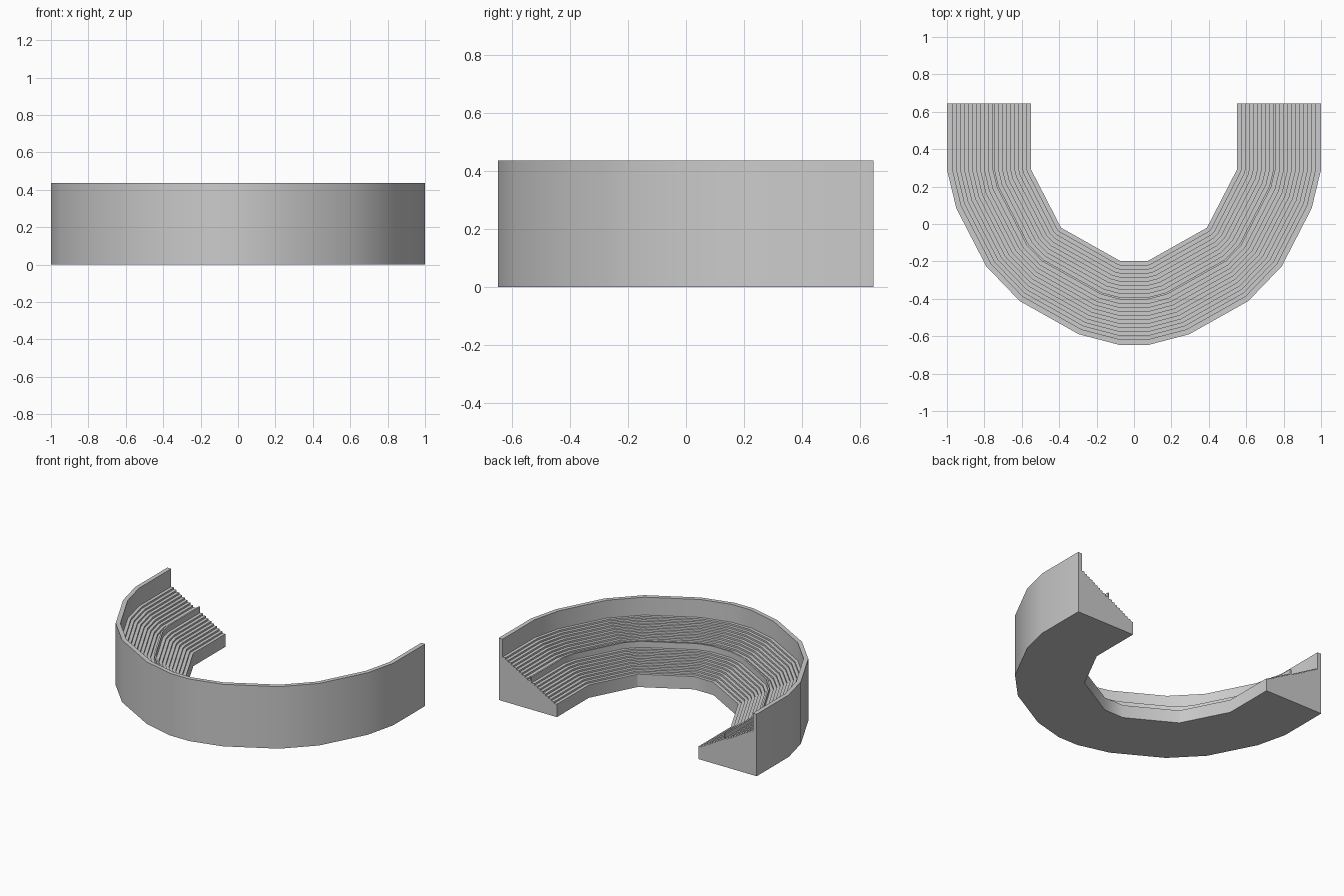
import bpy, bmesh, math
from mathutils import Vector

if "Cube" in bpy.data.objects:
    bpy.data.objects.remove(bpy.data.objects["Cube"])

# Inner edge of the horseshoe, right half from the open end to the middle
half = [(0.55, 0.645), (0.55, 0.29), (0.39, -0.02), (0.075, -0.197)]
inner = [Vector(p) for p in half] + [Vector((-x, y)) for x, y in reversed(half)]

# Every corner fans out into two points, one per adjoining edge normal
stations = []
for a, b in zip(inner, inner[1:]):
    d = (b - a).normalized()
    n = Vector((-d.y, d.x))
    if n.dot((a + b) / 2 - Vector((0, 0.645))) < 0:
        n = -n
    stations += [(a, n), (b, n)]

# Cross-section: (distance from inner edge, height)
DEPTH, WALL, TOP = 0.45, 0.03, 0.435
profile = [(0, 0)]


def add_steps(start, end, count, z, rise):
    run = (end - start) / count
    for i in range(count):
        profile.append((start + i * run, z))
        profile.append((start + (i + 1) * run, z))
        z += rise
    return z


RISE = 0.0122
z = add_steps(0, 0.195, 9, 0.09, RISE)              # lower rows
profile += [(0.195, z + 0.03), (0.206, z + 0.03)]   # middle barrier
add_steps(0.206, DEPTH - WALL, 10, z, RISE)         # upper rows
profile += [(DEPTH - WALL, TOP), (DEPTH, TOP), (DEPTH, 0)]  # back wall

# Sweep the section along the horseshoe and cap both ends
bm = bmesh.new()
rings = [[bm.verts.new((p.x + n.x * d, p.y + n.y * d, h)) for d, h in profile]
         for p, n in stations]
count = len(profile)
for r, s in zip(rings, rings[1:]):
    for i in range(count):
        j = (i + 1) % count
        bm.faces.new((r[i], r[j], s[j], s[i]))
bm.faces.new(rings[0])
bm.faces.new(rings[-1][::-1])
bmesh.ops.remove_doubles(bm, verts=bm.verts, dist=1e-5)
bmesh.ops.recalc_face_normals(bm, faces=bm.faces)
mesh = bpy.data.meshes.new("grandstand")
bm.to_mesh(mesh)
bm.free()

stand = bpy.data.objects.new("grandstand", mesh)
bpy.context.collection.objects.link(stand)
bpy.context.view_layer.objects.active = stand
stand.select_set(True)
bpy.ops.object.shade_smooth_by_angle(angle=math.radians(32))
